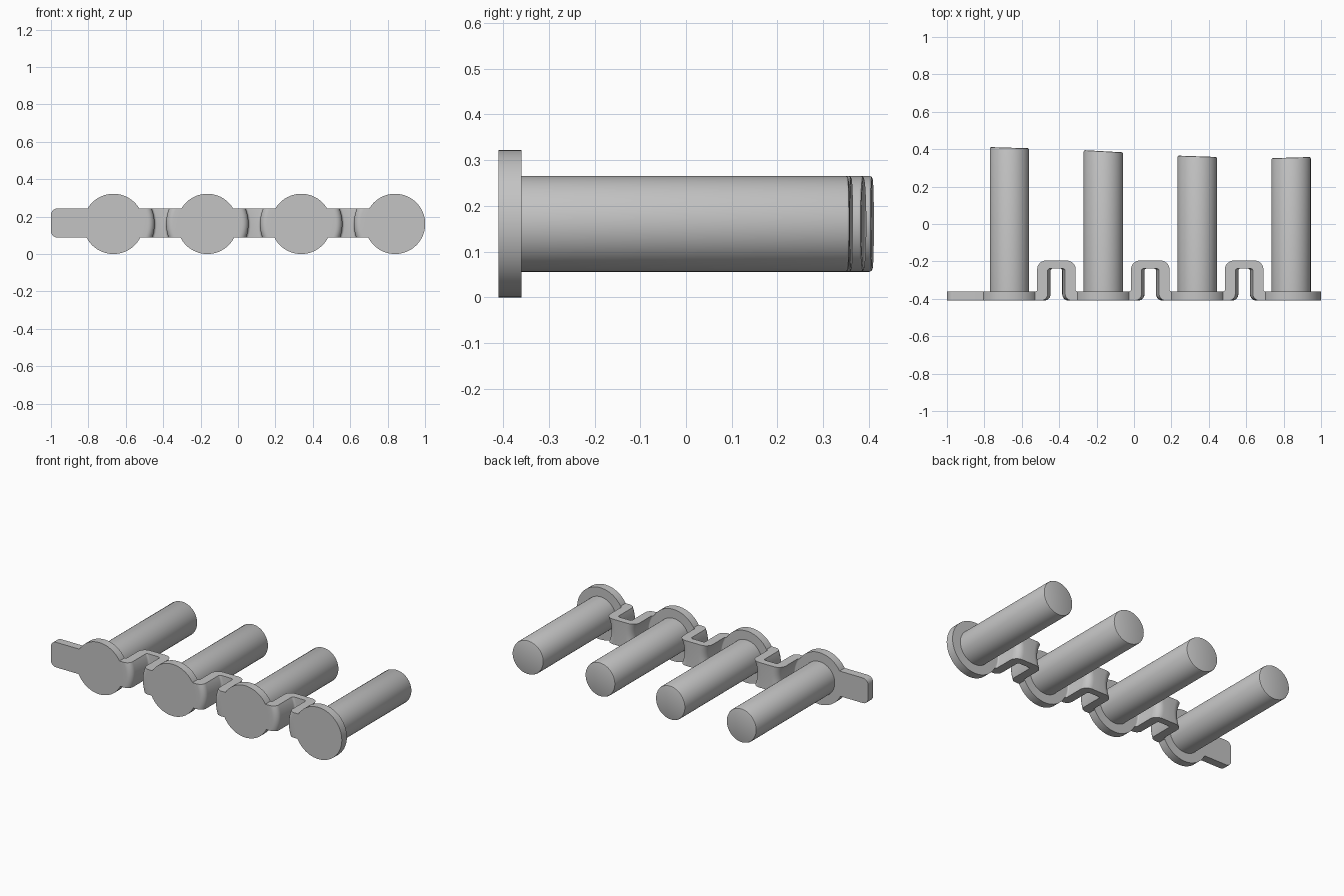
import bpy, bmesh, math

cube = bpy.data.objects.get("Cube")
if cube:
    bpy.data.objects.remove(cube, do_unlink=True)

metal = bpy.data.materials.new("grey_metal")
metal.use_nodes = True
GREY = (0.55, 0.55, 0.55, 1)
metal.diffuse_color = GREY
metal.node_tree.nodes["Principled BSDF"].inputs["Base Color"].default_value = GREY

CENTRES = [-0.666, -0.164, 0.338, 0.84]
FRONT, BACK = -0.41, -0.36      # plate thickness range in y
MID_Z = 0.161                   # disc and pin axis height
DISC_R, PIN_R = 0.161, 0.105
STRIP_Z, STRIP_H = 0.166, 0.078  # strip centre and half height


def finish(name, bm):
    bmesh.ops.recalc_face_normals(bm, faces=bm.faces)
    mesh = bpy.data.meshes.new(name)
    bm.to_mesh(mesh)
    bm.free()
    obj = bpy.data.objects.new(name, mesh)
    bpy.context.collection.objects.link(obj)
    mesh.materials.append(metal)
    bpy.ops.object.select_all(action="DESELECT")
    obj.select_set(True)
    bpy.context.view_layer.objects.active = obj
    bpy.ops.object.shade_smooth_by_angle(angle=math.radians(35))
    return obj


def loft(name, rings):
    """Join equal rings of points into a closed solid."""
    bm = bmesh.new()
    rows = [[bm.verts.new(p) for p in ring] for ring in rings]
    n = len(rows[0])
    for a, b in zip(rows, rows[1:]):
        for i in range(n):
            j = (i + 1) % n
            bm.faces.new((a[i], a[j], b[j], b[i]))
    bm.faces.new(rows[0])
    bm.faces.new(rows[-1])
    return finish(name, bm)


def circle(cx, r, y, slope=0.0, n=64):
    pts = []
    for i in range(n):
        a = math.tau * i / n
        dx = r * math.cos(a)
        pts.append((cx + dx, y + slope * dx, MID_Z + r * math.sin(a)))
    return pts


def arc(cx, cy, r, start, end, n=6):
    angles = [math.radians(start + (end - start) * i / n) for i in range(n + 1)]
    return [(cx + r * math.cos(a), cy + r * math.sin(a)) for a in angles]


# Round heads and pins with slightly slanted ends
pin_ends = [(0.408, -0.03), (0.389, -0.055), (0.362, -0.035), (0.355, 0.03)]
for i, (cx, (end, slope)) in enumerate(zip(CENTRES, pin_ends), 1):
    loft(f"head_disc_{i}", [circle(cx, DISC_R, FRONT), circle(cx, DISC_R, BACK)])
    loft(f"pin_{i}", [circle(cx, PIN_R, BACK - 0.01),
                      circle(cx, PIN_R, end - 0.007, slope),
                      circle(cx, PIN_R - 0.002, end - 0.002, slope),
                      circle(cx, PIN_R - 0.007, end, slope)])

# Half section of a bridge: distance from the disc axis, and y
LEG_IN, LEG_OUT, TOP, UNDER = 0.17, 0.22, -0.195, -0.238
half = [(0.156, FRONT)]
half += arc(LEG_OUT - 0.035, FRONT + 0.035, 0.035, -90, 0)
half += arc(LEG_OUT + 0.012, UNDER - 0.012, 0.012, 180, 90, 3)
under_count = len(half)
half += arc(LEG_IN + 0.045, TOP - 0.045, 0.045, 90, 180)
half += arc(LEG_IN - 0.008, BACK + 0.008, 0.008, 0, -90, 3)
half += [(0.156, BACK)]

# Bent bridges, whose legs curve around the neighbouring discs
SLICES = 16
for i, (left, right) in enumerate(zip(CENTRES, CENTRES[1:]), 1):
    rings = []
    for k in range(SLICES + 1):
        z = STRIP_Z + STRIP_H * (2 * k / SLICES - 1)
        near = [(math.sqrt(r * r - (z - MID_Z) ** 2), y) for r, y in half]
        a = [(left + d, y, z) for d, y in near]
        b = [(right - d, y, z) for d, y in near]
        rings.append(a[:under_count] + b[:under_count][::-1]
                     + b[under_count:][::-1] + a[under_count:])
    loft(f"bridge_{i}", rings)

# End tab with rounded corners, meeting the first disc along its rim
CORNER = 0.035
low, high = STRIP_Z - STRIP_H, STRIP_Z + STRIP_H
outline = arc(-1 + CORNER, high - CORNER, CORNER, 90, 180)
outline += arc(-1 + CORNER, low + CORNER, CORNER, 180, 270)
for k in range(13):
    z = low + (high - low) * k / 12
    outline.append((CENTRES[0] - math.sqrt(0.156 ** 2 - (z - MID_Z) ** 2), z))
loft("end_tab", [[(x, y, z) for x, z in outline] for y in (FRONT, BACK)])
